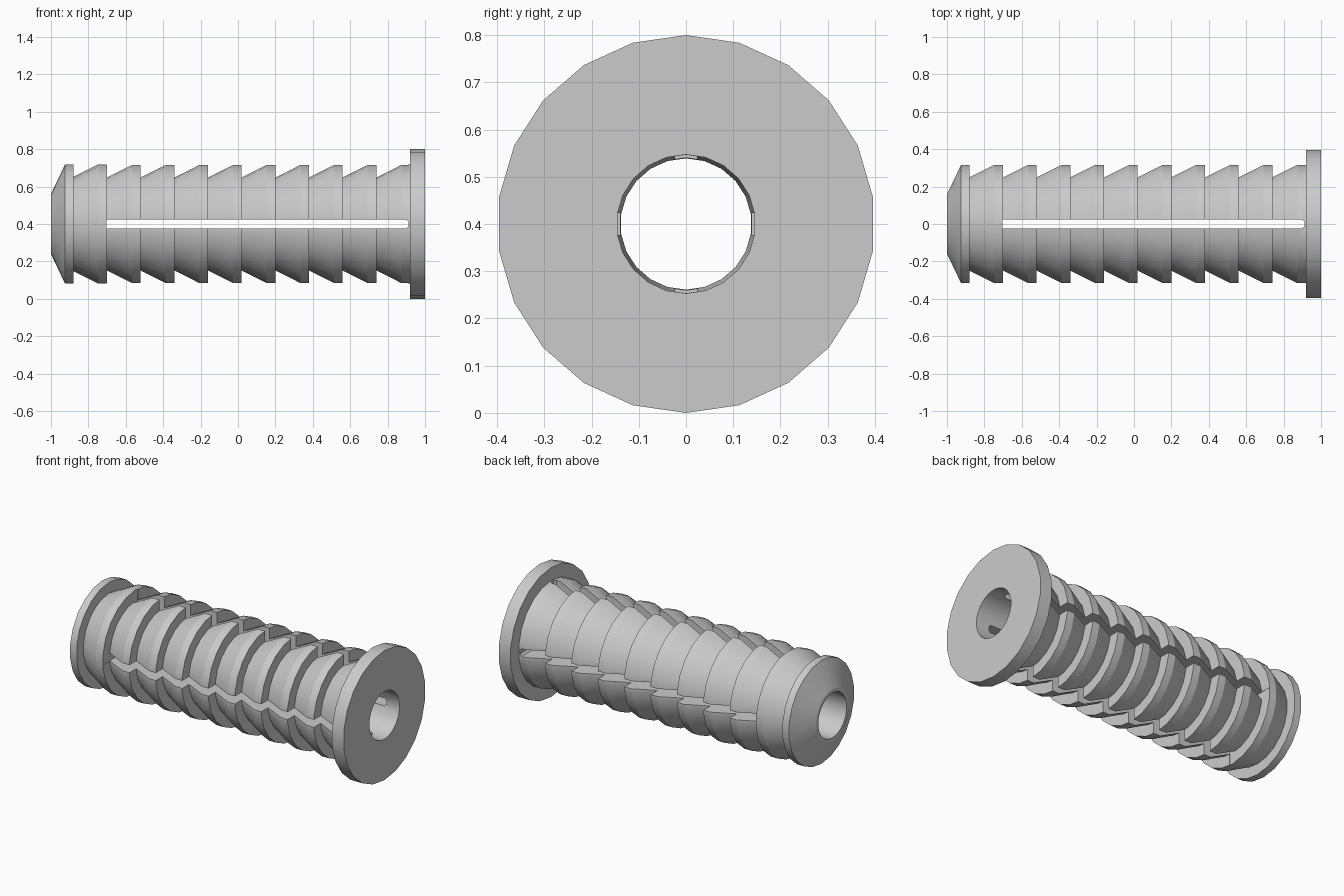
import bpy
import bmesh
import math

AXIS_Z = 0.4
SIDES = 22

cube = bpy.data.objects.get("Cube")
if cube:
    bpy.data.objects.remove(cube, do_unlink=True)

grey = bpy.data.materials.new("light_grey_plastic")
grey.use_nodes = True
colour = (0.6, 0.6, 0.6, 1)
grey.diffuse_color = colour
grey.node_tree.nodes["Principled BSDF"].inputs["Base Color"].default_value = colour


def add_object(name, bm):
    bmesh.ops.recalc_face_normals(bm, faces=bm.faces)
    mesh = bpy.data.meshes.new(name)
    bm.to_mesh(mesh)
    bm.free()
    mesh.materials.append(grey)
    obj = bpy.data.objects.new(name, mesh)
    bpy.context.collection.objects.link(obj)
    return obj


def revolve(name, profile):
    """Turn a closed (x, radius) profile about the horizontal axis."""
    bm = bmesh.new()
    rings = []
    for i in range(SIDES):
        a = math.tau * i / SIDES
        rings.append([bm.verts.new((x, r * math.sin(a), AXIS_Z + r * math.cos(a)))
                      for x, r in profile])
    n = len(profile)
    for i, ring in enumerate(rings):
        nxt = rings[(i + 1) % SIDES]
        for j in range(n):
            k = (j + 1) % n
            bm.faces.new((ring[j], ring[k], nxt[k], nxt[j]))
    return add_object(name, bm)


def slot_cutter(name, angle):
    """Long thin slab with a rounded end, passing right through the sleeve."""
    h, x0, x1, reach = 0.0235, -0.702, 0.912, 0.36
    outline = [(x0, -h), (x1 - 0.012, -h), (x1, -h / 2),
               (x1, h / 2), (x1 - 0.012, h), (x0, h)]
    bm = bmesh.new()
    face = bm.faces.new([bm.verts.new((x, -reach, z)) for x, z in outline])
    ext = bmesh.ops.extrude_face_region(bm, geom=[face])
    verts = [v for v in ext["geom"] if isinstance(v, bmesh.types.BMVert)]
    bmesh.ops.translate(bm, verts=verts, vec=(0, 2 * reach, 0))
    obj = add_object(name, bm)
    obj.location.z = AXIS_Z
    obj.rotation_euler.x = angle
    obj.hide_render = True
    return obj


# Tapered nose, nine barbs plus the last one against the flange, then the bore
profile = [(-1, 0.16), (-0.925, 0.319), (-0.88, 0.319)]
for i in range(10):
    start = -0.88 + 0.18 * i
    profile += [(start, 0.252), (start + 0.133, 0.319), (start + 0.18, 0.319)]
profile += [(0.92, 0.4), (1, 0.4), (1, 0.147), (-1, 0.139)]
plug = revolve("barbed_sleeve_with_flange", profile)

# Four lengthwise slots from two crossed cutters
bpy.context.view_layer.objects.active = plug
plug.select_set(True)
for name, angle in (("side_slot_cutter", 0), ("upright_slot_cutter", math.pi / 2)):
    cutter = slot_cutter(name, angle)
    bpy.context.view_layer.update()
    mod = plug.modifiers.new(name, "BOOLEAN")
    mod.operation = "DIFFERENCE"
    mod.solver = "EXACT"
    mod.object = cutter
    bpy.ops.object.modifier_apply(modifier=mod.name)
    bpy.data.objects.remove(cutter, do_unlink=True)

# Smooth round surfaces, crisp barb edges
bpy.ops.object.select_all(action="DESELECT")
plug.select_set(True)
bpy.ops.object.shade_smooth_by_angle(angle=math.radians(25))
